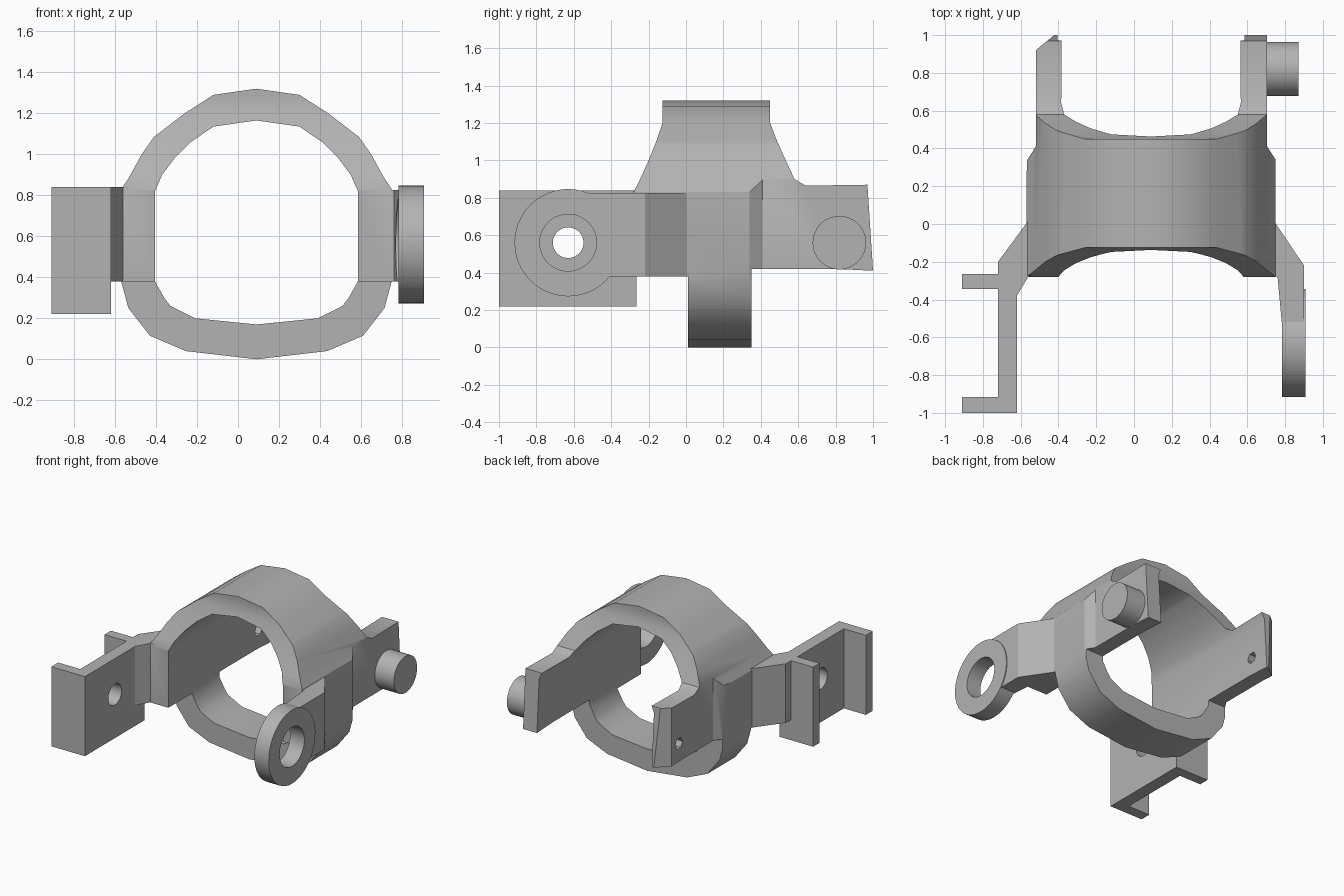
import bpy, bmesh, math
from mathutils import Vector

if "Cube" in bpy.data.objects:
    bpy.data.objects.remove(bpy.data.objects["Cube"], do_unlink=True)

gray = bpy.data.materials.new("light_gray")
gray.use_nodes = True
color = (0.45, 0.45, 0.45, 1)
gray.diffuse_color = color
gray.node_tree.nodes["Principled BSDF"].inputs["Base Color"].default_value = color


def prism(name, points, axis, low, high):
    """Extrude a 2D outline along x, y or z."""
    def place(a, b, c):
        return {"x": (c, a, b), "y": (a, c, b), "z": (a, b, c)}[axis]
    bm = bmesh.new()
    face = bm.faces.new([bm.verts.new(place(a, b, low)) for a, b in points])
    new = bmesh.ops.extrude_face_region(bm, geom=[face])["geom"]
    shift = Vector(place(0, 0, high - low))
    bmesh.ops.translate(bm, vec=shift, verts=[v for v in new if isinstance(v, bmesh.types.BMVert)])
    bmesh.ops.recalc_face_normals(bm, faces=bm.faces)
    mesh = bpy.data.meshes.new(name)
    bm.to_mesh(mesh)
    bm.free()
    mesh.materials.append(gray)
    obj = bpy.data.objects.new(name, mesh)
    bpy.context.collection.objects.link(obj)
    return obj


def disc(name, y, z, radius, low, high, sides=48):
    turns = [2 * math.pi * i / sides for i in range(sides)]
    outline = [(y + radius * math.cos(t), z + radius * math.sin(t)) for t in turns]
    return prism(name, outline, "x", low, high)


def combine(obj, other, operation):
    """Apply a boolean and drop the helper."""
    mod = obj.modifiers.new("cut", "BOOLEAN")
    mod.operation, mod.solver, mod.object = operation, "EXACT", other
    bpy.context.view_layer.objects.active = obj
    bpy.ops.object.modifier_apply(modifier=mod.name)
    bpy.data.objects.remove(other, do_unlink=True)


def mirrored(half, center=0.09):
    """Closed outline from (half width, height) points, top to bottom."""
    right = [(center + w, z) for w, z in half]
    left = [(center - w, z) for w, z in half if w > 0]
    return right + left[::-1]


# Ring body with its rear arms and front stubs
outer = [(0, 1.32), (0.21, 1.29), (0.35, 1.2), (0.5, 1.085), (0.56, 1.0), (0.62, 0.89),
         (0.66, 0.83), (0.66, 0.38), (0.625, 0.25), (0.52, 0.115), (0.345, 0.04), (0, 0)]
inner = [(0, 1.165), (0.21, 1.135), (0.32, 1.06), (0.40, 0.98), (0.46, 0.9), (0.495, 0.82),
         (0.495, 0.38), (0.45, 0.3), (0.42, 0.26), (0.30, 0.2), (0, 0.17)]
side = [(0.01, -0.1), (0.35, -0.1), (0.35, 0.42), (0.8, 0.42), (1.0, 0.41), (0.97, 0.87),
        (0.64, 0.865), (0.58, 0.9), (0.52, 1.03), (0.48, 1.12), (0.45, 1.2), (0.45, 1.4),
        (-0.125, 1.4), (-0.125, 1.2), (-0.16, 1.1), (-0.2, 1.0), (-0.25, 0.89), (-0.28, 0.83),
        (-0.28, 0.38), (0.01, 0.38)]
plan = [(-0.6, -0.4), (0.8, -0.4), (0.75, 0.34), (0.705, 0.41), (0.705, 1.01),
        (-0.41, 1.01), (-0.52, 0.92), (-0.52, 0.41), (-0.565, 0.34)]
body = prism("ring_body", mirrored(outer), "y", -0.5, 1.2)
combine(body, prism("opening", mirrored(inner), "y", -0.8, 1.5), "DIFFERENCE")
combine(body, prism("side_shape", side, "x", -1.5, 1.5), "INTERSECT")
combine(body, prism("plan_shape", plan, "z", -0.5, 2), "INTERSECT")
combine(body, disc("pin_hole", 0.83, 0.56, 0.045, -0.7, -0.2, 6), "DIFFERENCE")

# Pin on the left rear arm
pin = disc("pin", 0.82, 0.56, 0.143, 0.69, 0.87)

# Left front arm ending in an eyelet
left_arm = prism("left_front_arm", [(0.745, 0.01), (0.9, -0.22), (0.9, -0.55), (0.785, -0.55),
                 (0.76, -0.28), (0.7, -0.27), (0.7, 0.01)], "z", 0.38, 0.825)
combine(left_arm, disc("arm_clearance", -0.63, 0.56, 0.25, 0.6, 1), "DIFFERENCE")
eyelet = disc("eyelet", -0.63, 0.56, 0.287, 0.783, 0.907)
combine(eyelet, disc("eyelet_hole", -0.63, 0.56, 0.152, 0.6, 1.1), "DIFFERENCE")

# Right front arm and its flanged plate
right_arm = prism("right_front_arm", [(-0.565, 0.01), (-0.72, -0.2), (-0.72, -0.3), (-0.62, -0.38),
                  (-0.56, -0.28), (-0.5, -0.27), (-0.5, 0.01)], "z", 0.38, 0.84)
bracket = prism("flanged_plate", [(-0.62, -1), (-0.62, -0.265), (-0.91, -0.265), (-0.91, -0.345),
                (-0.72, -0.345), (-0.72, -0.915), (-0.91, -0.915), (-0.91, -1)], "z", 0.22, 0.84)
# Trim the plate to the slanted inner face of the arm
combine(bracket, prism("corner_trim", [(-0.62, -0.38), (-0.55, -0.38), (-0.55, -0.2)], "z", 0, 1),
        "DIFFERENCE")
combine(bracket, disc("plate_hole", -0.63, 0.56, 0.082, -0.8, -0.5), "DIFFERENCE")

for obj in (body, pin, left_arm, eyelet, right_arm, bracket):
    bpy.ops.object.select_all(action="DESELECT")
    obj.select_set(True)
    bpy.context.view_layer.objects.active = obj
    bpy.ops.object.shade_smooth_by_angle(angle=math.radians(32))
